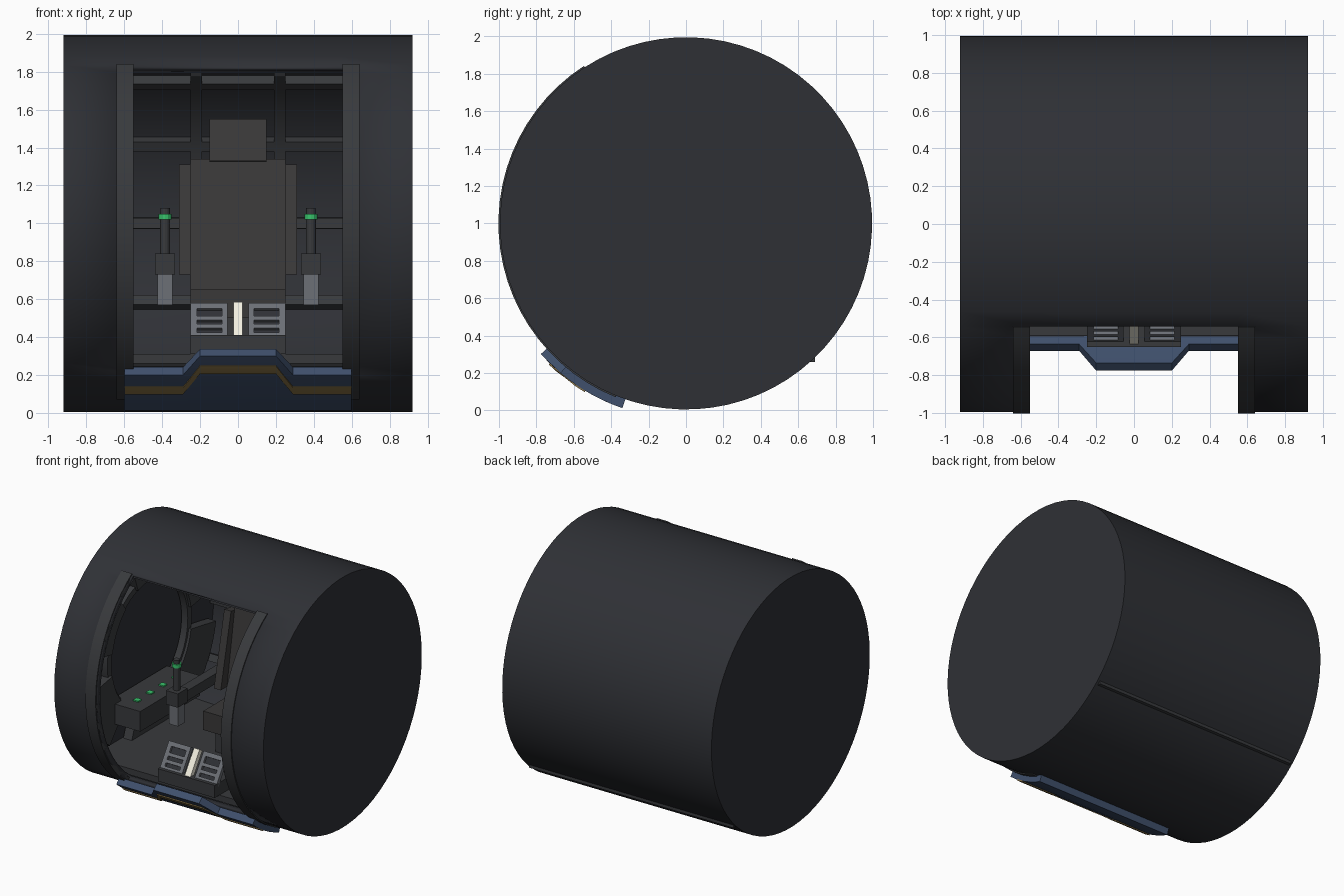
import bpy, bmesh
from math import sin, cos, radians

if "Cube" in bpy.data.objects:
    bpy.data.objects.remove(bpy.data.objects["Cube"])

R = 0.995


def material(name, r, g, b):
    m = bpy.data.materials.new(name)
    m.diffuse_color = (r, g, b, 1)
    m.use_nodes = True
    m.node_tree.nodes["Principled BSDF"].inputs["Base Color"].default_value = m.diffuse_color
    return m


SHELL = material("shell_dark", 0.028, 0.030, 0.036)
TRIM = material("trim_dark", 0.04, 0.042, 0.046)
SEAT = material("seat_fabric", 0.042, 0.04, 0.04)
METAL = material("metal", 0.15, 0.16, 0.18)
BLUE = material("navy", 0.05, 0.08, 0.15)
TAN = material("tan", 0.25, 0.17, 0.06)
GREEN = material("green", 0.04, 0.55, 0.15)
WHITE = material("lamp_white", 0.9, 0.87, 0.75)


def finish(name, bm, mat):
    bmesh.ops.recalc_face_normals(bm, faces=bm.faces)
    me = bpy.data.meshes.new(name)
    bm.to_mesh(me)
    bm.free()
    me.materials.append(mat)
    ob = bpy.data.objects.new(name, me)
    bpy.context.collection.objects.link(ob)
    return ob


def polar(x, a, r, cy=0):
    """Point on a circle about the x axis; 0 degrees = front, 90 = top."""
    return (x, cy - r * cos(radians(a)), 1 + r * sin(radians(a)))


def loft(name, rings, mat, closed=False):
    bm = bmesh.new()
    vs = [[bm.verts.new(p) for p in ring] for ring in rings]
    n = len(vs[0])
    for i in range(len(vs) if closed else len(vs) - 1):
        a, b = vs[i], vs[(i + 1) % len(vs)]
        for j in range(n):
            bm.faces.new((a[j], a[(j + 1) % n], b[(j + 1) % n], b[j]))
    if not closed:
        bm.faces.new(vs[0])
        bm.faces.new(vs[-1])
    return finish(name, bm, mat)


def arc(name, x0, x1, a0, a1, r0, r1, mat, cy=0):
    closed = a1 - a0 >= 360
    n = max(1, round((a1 - a0) / 5))
    rings = []
    for i in range(n if closed else n + 1):
        a = a0 + (a1 - a0) * i / n
        rings.append([polar(x, a, r, cy) for x, r in ((x0, r0), (x1, r0), (x1, r1), (x0, r1))])
    return loft(name, rings, mat, closed)


def prism(name, x0, x1, profile, mat):
    """Extrude a (y, z) profile along x."""
    return loft(name, [[(x, y, z) for y, z in profile] for x in (x0, x1)], mat)


def box(name, x0, x1, y0, y1, z0, z1, mat):
    return prism(name, x0, x1, [(y0, z0), (y1, z0), (y1, z1), (y0, z1)], mat)


def rod(name, x, y, z0, z1, r, mat, n=12):
    return loft(name, [[(x + r * cos(radians(360 * i / n)), y + r * sin(radians(360 * i / n)), z)
                        for i in range(n)] for z in (z0, z1)], mat)


# Drum shell with the front opening left out, thickened inwards
bm = bmesh.new()
xs = (-0.92, -0.55, 0.55, 0.92)
loops = [[bm.verts.new(polar(x, 57 - 5 * i, R)) for i in range(72)] for x in xs]
for c in range(3):
    for i in range(72):
        if c == 1 and i < 22:
            continue
        j = (i + 1) % 72
        bm.faces.new((loops[c][i], loops[c][j], loops[c + 1][j], loops[c + 1][i]))
bm.faces.new(loops[0])
bm.faces.new(loops[3])
shell = finish("drum_shell", bm, SHELL)
sol = shell.modifiers.new("thickness", 'SOLIDIFY')
sol.thickness = 0.05
sol.offset = -1

# Floor plate, poking slightly through the rear
box("floor", -0.9, 0.9, -0.59, 0.69, 0.26, 0.31, TRIM)

# Interior ribs
for k in range(-4, 3):
    a = 180 + 27 * k
    arc("cross_rib", -0.87, 0.87, a - 1.8, a + 1.8, 0.89, 0.95, TRIM)
for s in (-1, 1):
    arc("hoop_rib", s * 0.19, s * 0.25, 60, 300, 0.89, 0.95, TRIM)


# Front skirt panel with a stepped upper edge
def skirt(name, top_side, top_mid, bot_side, bot_mid, r0, r1, mat):
    rings = []
    for x, t in ((-0.6, 0), (-0.29, 0), (-0.2, 1), (0.2, 1), (0.29, 0), (0.6, 0)):
        a0 = top_side + (top_mid - top_side) * t
        a1 = bot_side + (bot_mid - bot_side) * t
        angles = [a0 + (a1 - a0) * i / 6 for i in range(7)]
        rings.append([polar(x, a, r1) for a in angles] + [polar(x, a, r0) for a in reversed(angles)])
    return loft(name, rings, mat)


skirt("skirt_panel", -50, -42, -71, -71, 0.99, 1.045, BLUE)
skirt("skirt_stripe", -55.5, -45.8, -59, -49, 1.04, 1.052, TAN)

# Seat
prism("seat_cushion", -0.25, 0.25, [(-0.08, 0.5), (0.35, 0.5), (0.35, 0.65), (-0.08, 0.65)], SEAT)
box("seat_pedestal", -0.2, 0.2, 0.0, 0.35, 0.31, 0.5, TRIM)
prism("seat_back", -0.25, 0.25, [(0.2, 0.62), (0.34, 0.62), (0.46, 1.32), (0.32, 1.34)], SEAT)
prism("headrest", -0.15, 0.15, [(0.3, 1.33), (0.44, 1.31), (0.48, 1.53), (0.35, 1.55)], SEAT)

# Pedal base and centre lamp
box("pedal_base", -0.25, 0.25, -0.65, -0.42, 0.31, 0.41, TRIM)


def slanted(name, x0, x1, t0, t1, mat, d0=0.0, d1=0.035):
    """Bar lying on the slanted pedal plane, t runs from bottom to top."""
    pts = [(-0.63 + 0.12 * t + 0.8 * d, 0.4 + 0.18 * t - 0.5 * d)
           for t, d in ((t0, d0), (t0, d1), (t1, d1), (t1, d0))]
    return prism(name, x0, x1, pts, mat)


slanted("pedal_lamp", -0.025, 0.025, 0, 1, WHITE, -0.01)

# Mirrored parts on both sides
for s in (-1, 1):
    # Raised opening frame
    arc("opening_frame", s * 0.55, s * 0.64, -68, 57, 0.96, 1.003, TRIM)
    # Seat bolster
    prism("seat_bolster", s * 0.25, s * 0.31, [(0.14, 0.73), (0.34, 0.73), (0.44, 1.28), (0.27, 1.31)], SEAT)
    # Pedal frame with slots
    slanted("pedal_backing", s * 0.07, s * 0.24, 0.05, 0.95, SHELL, 0.02, 0.05)
    for x0, x1 in ((0.055, 0.085), (0.215, 0.25)):
        slanted("pedal_rail", s * x0, s * x1, 0, 1, METAL)
    for t0, t1 in ((0, 0.14), (0.26, 0.38), (0.5, 0.62), (0.84, 1)):
        slanted("pedal_bar", s * 0.085, s * 0.215, t0, t1, METAL)
    # Armrest and control stick
    x = s * 0.385
    box("armrest", x - 0.04, x + 0.04, -0.16, 0.38, 0.73, 0.81, TRIM)
    box("armrest_post", x - 0.04, x + 0.04, -0.26, -0.18, 0.57, 0.73, METAL)
    box("stick_base", x - 0.052, x + 0.052, -0.28, -0.16, 0.73, 0.84, TRIM)
    rod("stick_shaft", x, -0.22, 0.84, 1.02, 0.026, TRIM)
    rod("stick_ring", x, -0.22, 1.02, 1.05, 0.034, GREEN)
    rod("stick_knob", x, -0.22, 1.05, 1.08, 0.025, TRIM)
    # Side console with buttons
    box("side_console", s * 0.58, s * 0.87, -0.4, 0.35, 0.52, 0.68, TRIM)
    for i in range(4):
        y = -0.26 + 0.16 * i
        box("console_button", s * 0.68, s * 0.725, y - 0.022, y + 0.022, 0.68, 0.69, GREEN)
    # Round side wall surround with pads
    arc("wall_ring", s * 0.82, s * 0.875, 0, 360, 0.48, 0.53, TRIM, 0.06)
    for i in range(6):
        arc("wall_pad", s * 0.8, s * 0.875, 60 * i + 10, 60 * i + 50, 0.5, 0.82, TRIM, 0.06)

# Smooth curved surfaces, keep edges crisp
bpy.ops.object.select_all(action='SELECT')
bpy.context.view_layer.objects.active = shell
bpy.ops.object.shade_smooth_by_angle(angle=radians(25))
